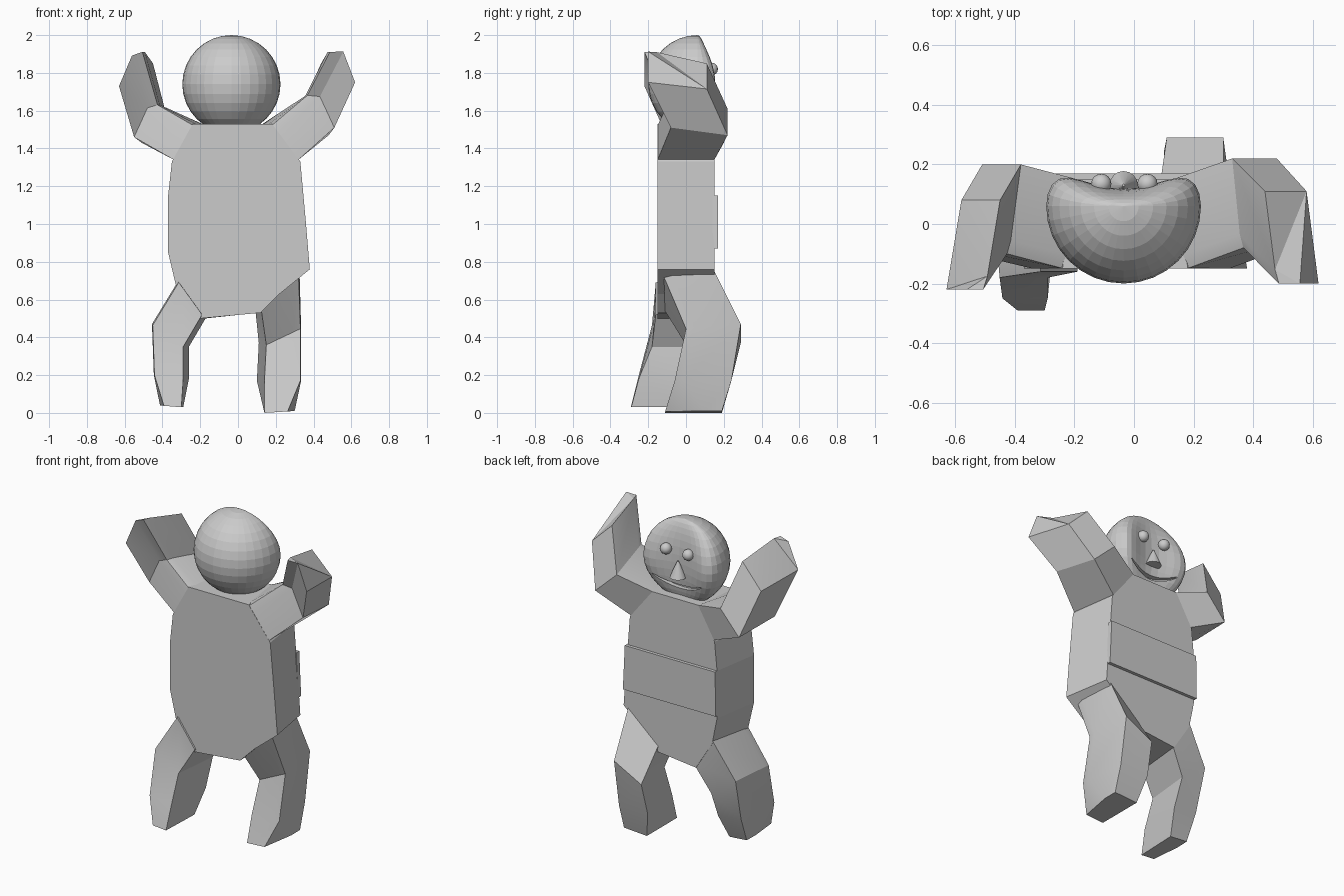
import bpy, bmesh, math
from mathutils import Vector

default = bpy.data.objects.get("Cube")
if default:
    bpy.data.objects.remove(default)

grey = bpy.data.materials.new("plain grey")
grey.use_nodes = True
grey.diffuse_color = (0.6, 0.6, 0.6, 1)
grey.node_tree.nodes["Principled BSDF"].inputs["Base Color"].default_value = (0.6, 0.6, 0.6, 1)


def finish(name, bm, smooth=None):
    """Turn a bmesh into a named grey object."""
    bmesh.ops.recalc_face_normals(bm, faces=bm.faces)
    mesh = bpy.data.meshes.new(name)
    bm.to_mesh(mesh)
    bm.free()
    mesh.materials.append(grey)
    obj = bpy.data.objects.new(name, mesh)
    bpy.context.collection.objects.link(obj)
    if smooth:
        bpy.ops.object.select_all(action='DESELECT')
        obj.select_set(True)
        bpy.context.view_layer.objects.active = obj
        bpy.ops.object.shade_smooth_by_angle(angle=math.radians(smooth))
    return obj


def loft(name, rings, smooth=None):
    """Skin a closed tube through rings of equal point count."""
    bm = bmesh.new()
    loops = [[bm.verts.new(p) for p in ring] for ring in rings]
    count = len(loops[0])
    for low, high in zip(loops, loops[1:]):
        for i in range(count):
            j = (i + 1) % count
            bm.faces.new((low[i], low[j], high[j], high[i]))
    for cap in (loops[0], loops[-1]):
        bmesh.ops.triangulate(bm, faces=[bm.faces.new(cap)])
    return finish(name, bm, smooth)


def limb_ring(xa, za, xb, zb, front, back, tilt=0, shift=0, bulge=0, cut=.15):
    """Four-cornered section, its first front corner cut and its front edge bulged."""
    a, b = Vector((xa, front, za)), Vector((xb, front, zb))
    c = Vector((xb + shift, back, zb + tilt / 2))
    d = Vector((xa + shift, back, za + tilt))
    push = Vector((za - zb, 0, xb - xa)) * bulge
    return [a.lerp(d, cut), a.lerp(b, cut / 3), a.lerp(b, .1 + cut) + push, b, c, d]


BACK_TAPER = .87


def slab(name, outline, front, back, front_scale):
    """Prism of an x-z outline, narrowed in x towards the back."""
    return loft(name, [[(x * s, y, z) for x, z in outline]
                       for y, s in ((front, front_scale), (back, BACK_TAPER))])


# Torso and the raised band across the face side
slab("torso", [(-.24, 1.53), (-.35, 1.33), (-.37, 1.15), (-.37, .85), (-.33, .68),
               (-.2, .5), (.12, .53), (.22, .63), (.38, .76), (.36, 1), (.33, 1.33),
               (.18, 1.53)], -.15, .15, 1)
slab("waist_band", [(-.37, 1.15), (-.375, .87), (.37, .87), (.355, 1.15)],
     .14, .17, BACK_TAPER)

# Limbs: section by section from the body outwards
limbs = {
    "left_arm": [(.17, 1.53, .32, 1.34, -.15, .15, 0, -.04),
                 (.36, 1.69, .51, 1.51, -.08, .22, -.08, -.03, .2),
                 (.48, 1.92, .62, 1.75, -.2, .11, -.07, -.04, .25)],
    "right_arm": [(-.23, 1.53, -.34, 1.34, -.15, .15, 0, .04),
                  (-.42, 1.64, -.55, 1.46, -.1, .2, -.06, .04, -.15),
                  (-.5, 1.92, -.63, 1.73, -.22, .08, -.07, .05, -.15)],
    "left_leg": [(.33, .76, .12, .57, -.13, .15, -.01, -.03),
                 (.34, .45, .15, .36, 0, .29, .02, -.04),
                 (.34, .17, .14, .17, -.06, .24, 0, -.04),
                 (.3, .01, .14, 0, -.11, .19, 0, 0, 0, .7)],
    "right_leg": [(-.32, .7, -.19, .52, -.16, .15, 0, .03),
                  (-.46, .47, -.29, .35, -.18, .12, 0, .03),
                  (-.45, .2, -.29, .18, -.25, .05, 0, .03),
                  (-.42, .04, -.3, .03, -.29, -.02, 0, .01, 0, .7)],
}
for name, sections in limbs.items():
    loft(name, [limb_ring(*s) for s in sections], smooth=25)

# Head: ball with its face side pressed into a shallow bowl
HEAD, R = Vector((-.035, .06, 1.74)), .26


def face_y(x, y):
    return y * (.22 + .6 * (x / R) ** 2) if y > 0 else y


bm = bmesh.new()
bmesh.ops.create_uvsphere(bm, u_segments=32, v_segments=16, radius=R)
for v in bm.verts:
    v.co.y = face_y(v.co.x, v.co.y)
    v.co += HEAD
head = finish("head", bm)

# Mouth: a smiling groove cut into the bowl
rings = []
for i in range(13):
    t = i / 6 - 1
    x, z = .17 * t, -.15 + .05 * t * t
    y = face_y(x, math.sqrt(max(R * R - x * x - z * z, 0)))
    half = .009 * (1 - t * t) + .003
    rings.append([HEAD + Vector((x, y + dy, z + dz)) for dy, dz in
                  ((-.03, -half), (.06, -half), (.06, half), (-.03, half))])
cutter = loft("mouth_cutter", rings)
cutter.hide_render = True
cutter.hide_set(True)
cut = head.modifiers.new("mouth", 'BOOLEAN')
cut.object = cutter
cut.operation = 'DIFFERENCE'
cut.solver = 'EXACT'

# Eyes
for name, x in (("left_eye", .045), ("right_eye", -.11)):
    bm = bmesh.new()
    bmesh.ops.create_uvsphere(bm, u_segments=16, v_segments=8, radius=.034)
    bmesh.ops.translate(bm, verts=bm.verts, vec=(x, .135, 1.82))
    finish(name, bm, smooth=40)

# Nose: upright cone
bm = bmesh.new()
bmesh.ops.create_cone(bm, cap_ends=True, segments=16, radius1=.048, radius2=.004, depth=.1)
bmesh.ops.translate(bm, verts=bm.verts, vec=(HEAD.x, .13, 1.71))
finish("nose", bm, smooth=40)
